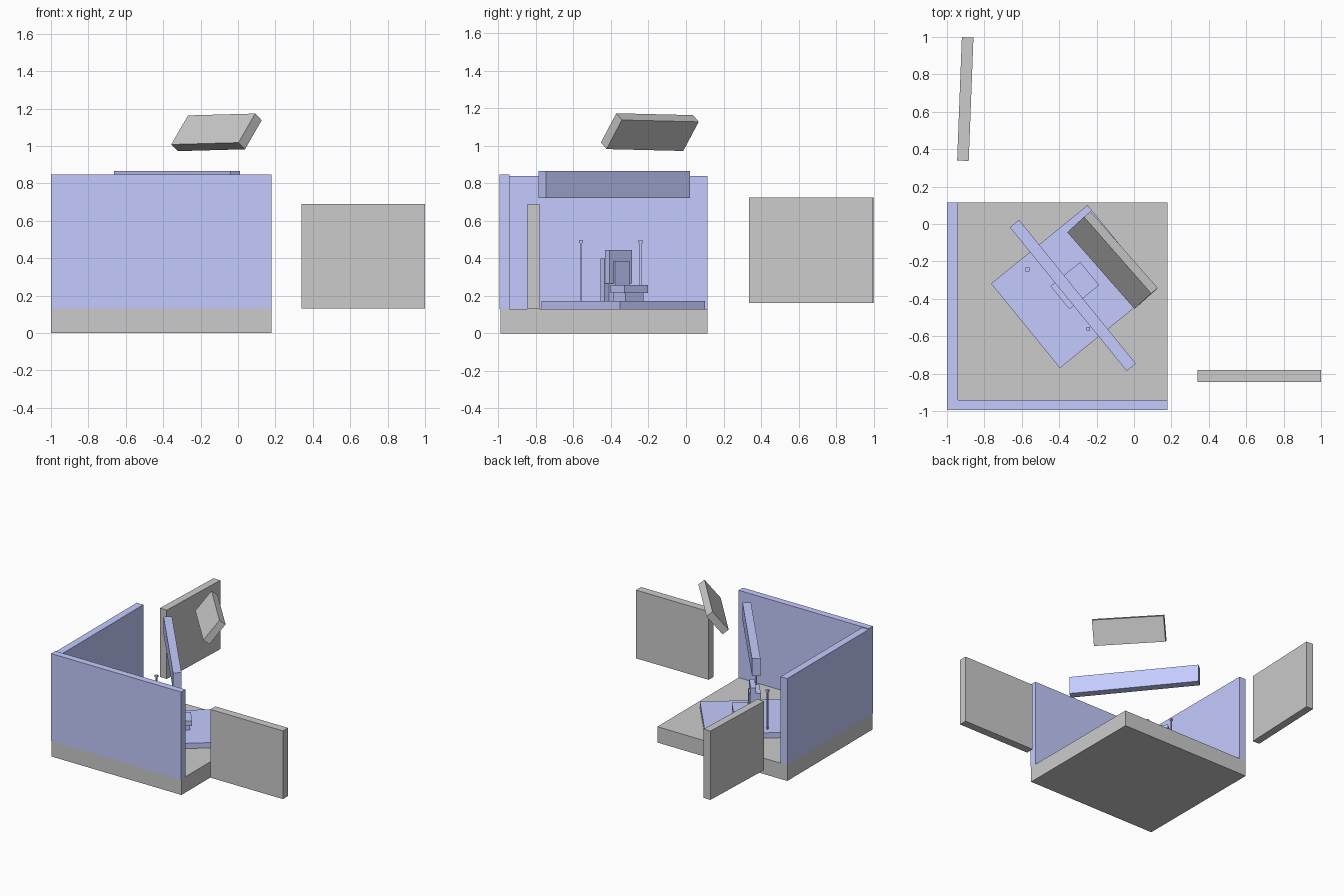
import bpy
from math import radians, cos, sin
from mathutils import Matrix, Vector

if "Cube" in bpy.data.objects:
    bpy.data.objects.remove(bpy.data.objects["Cube"])

blue = bpy.data.materials.new("blue")
blue.diffuse_color = (0.55, 0.60, 1.0, 1)
blue.use_nodes = True
blue.node_tree.nodes["Principled BSDF"].inputs["Base Color"].default_value = blue.diffuse_color


def box(name, centre, size, angle=0, mat=None):
    """Box with real dimensions, turned about z by angle degrees."""
    bpy.ops.mesh.primitive_cube_add(size=1)
    ob = bpy.context.object
    ob.name = name
    ob.data.transform(Matrix.Diagonal((*size, 1)))
    ob.location = centre
    ob.rotation_euler.z = radians(angle)
    if mat:
        ob.data.materials.append(mat)
    return ob


def span(name, lo, hi, mat=None):
    """Axis-aligned box between two corners."""
    lo, hi = Vector(lo), Vector(hi)
    return box(name, (lo + hi) / 2, hi - lo, 0, mat)


# Floor slab and the two walls
span("floor_slab", (-1, -0.99, 0), (0.18, 0.115, 0.13))
span("left_wall", (-1, -0.94, 0.13), (-0.94, 0.115, 0.84), blue)
span("front_wall", (-1, -0.995, 0.13), (0.18, -0.94, 0.847), blue)

# Detached grey panels
span("right_panel", (0.34, -0.845, 0.13), (1.0, -0.78, 0.69))
box("rear_panel", (-0.902, 0.668, 0.443), (0.062, 0.66, 0.565), -2.2)

# Tilted floating panel, set from its three edge directions
u = Vector((0.36, -0.41, 0.01)).normalized()
v = Vector((0.095, 0.075, 0.155))
v = (v - u * v.dot(u)).normalized()
w = u.cross(v)
tilted = box("tilted_panel", (0, 0, 0), (0.545, 0.197, 0.058))
rot = Matrix((u, v, w)).transposed().to_4x4()
tilted.matrix_world = Matrix.Translation((-0.115, -0.193, 1.073)) @ rot

# Turned platform and overhead beam
TURN = -50.9
box("platform", (-0.322, -0.335, 0.151), (0.583, 0.665, 0.045), TURN, blue)
box("overhead_beam", (-0.327, -0.382, 0.794), (0.99, 0.063, 0.143), TURN, blue)

# Two posts with square caps
for i, (x, y) in enumerate([(-0.57, -0.243), (-0.245, -0.56)]):
    box(f"post_{i}", (x, y, 0.33), (0.009, 0.009, 0.32), 0, blue)
    box(f"post_cap_{i}", (x, y, 0.49), (0.02, 0.02, 0.016), 0, blue)

# Seat group, laid out along the platform's forward direction
fwd = Vector((cos(radians(TURN + 90)), sin(radians(TURN + 90)), 0))
front = Vector((-0.237, -0.265, 0))


def seat_part(name, back, depth, width, z0, z1):
    c = front - fwd * (back + depth / 2)
    c.z = (z0 + z1) / 2
    box(name, c, (width, depth, z1 - z0), TURN, blue)


seat_part("seat", 0.0, 0.12, 0.16, 0.215, 0.257)
seat_part("seat_base", 0.015, 0.105, 0.125, 0.173, 0.215)
seat_part("backrest", 0.13, 0.04, 0.155, 0.267, 0.445)
seat_part("back_panel", 0.17, 0.035, 0.16, 0.173, 0.40)
seat_part("back_support", 0.12, 0.05, 0.10, 0.173, 0.385)
